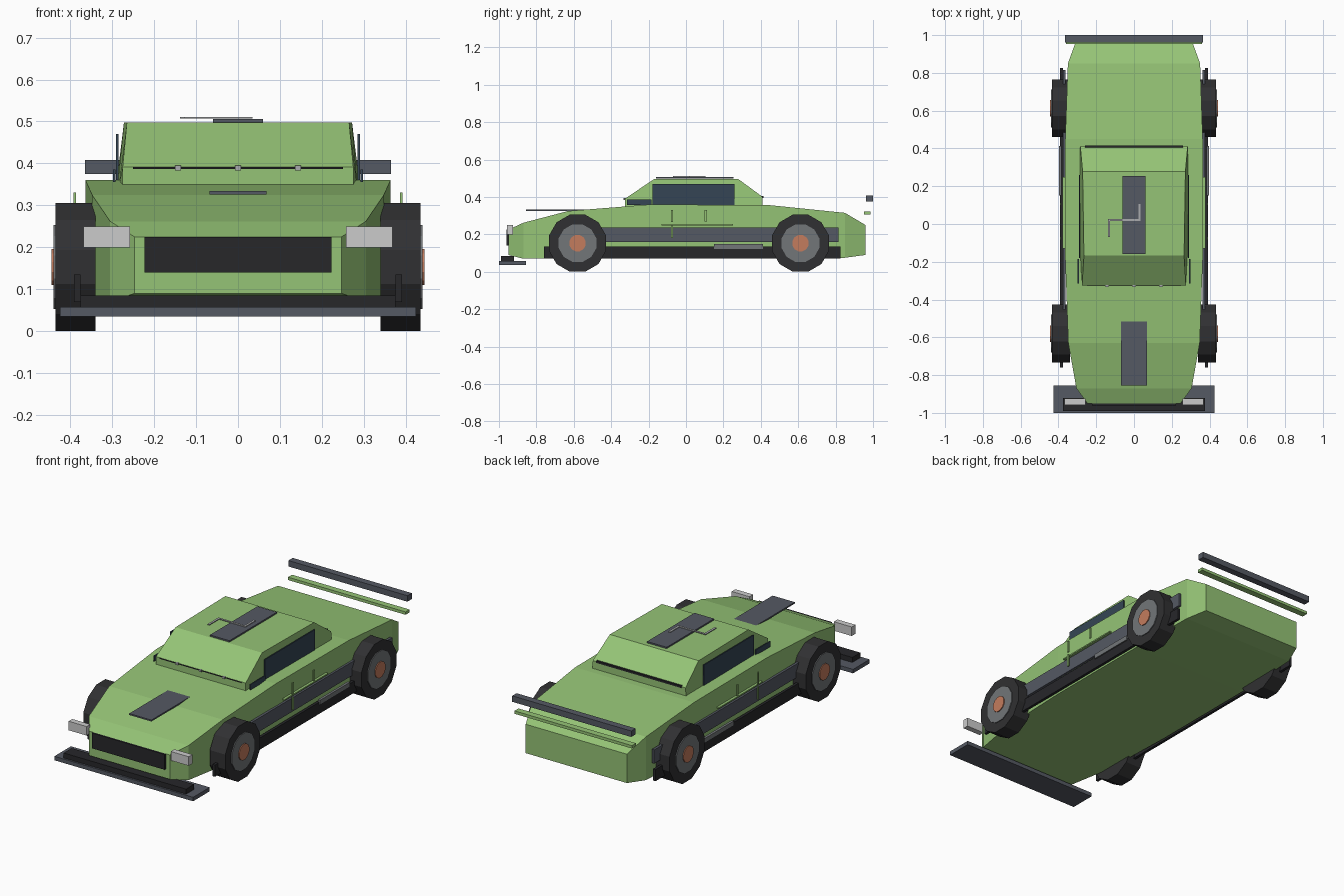
import bpy, bmesh
from math import pi
from mathutils import Matrix

if "Cube" in bpy.data.objects:
    bpy.data.objects.remove(bpy.data.objects["Cube"])


def material(name, r, g, b):
    m = bpy.data.materials.new(name)
    m.diffuse_color = (r, g, b, 1)
    m.use_nodes = True
    m.node_tree.nodes["Principled BSDF"].inputs["Base Color"].default_value = m.diffuse_color
    return m


GREEN = material("green_paint", 0.30, 0.55, 0.18)
SLATE = material("slate_trim", 0.09, 0.10, 0.125)
BLACK = material("black_trim", 0.02, 0.02, 0.023)
TYRE = material("tyre_rubber", 0.03, 0.03, 0.032)
GLASS = material("dark_glass", 0.035, 0.06, 0.09)
STEEL = material("steel", 0.17, 0.18, 0.19)
COPPER = material("copper", 0.55, 0.20, 0.11)
LAMP = material("lamp_white", 0.75, 0.76, 0.78)
SILVER = material("silver", 0.40, 0.41, 0.42)


def finish(name, bm, mat):
    bmesh.ops.recalc_face_normals(bm, faces=bm.faces)
    me = bpy.data.meshes.new(name)
    bm.to_mesh(me)
    bm.free()
    me.materials.append(mat)
    ob = bpy.data.objects.new(name, me)
    bpy.context.collection.objects.link(ob)
    return ob


def box(name, x, y, z, mat, mirror=False):
    """Box from (min, max) ranges; optionally mirrored across x = 0."""
    bm = bmesh.new()
    bmesh.ops.create_cube(bm, size=1)
    for v in bm.verts:
        for i, (lo, hi) in enumerate((x, y, z)):
            v.co[i] = hi if v.co[i] > 0 else lo
    ob = finish(name, bm, mat)
    if mirror:
        ob.modifiers.new("mirror", 'MIRROR')
    return ob


def loft(name, sections, mat):
    """Skin four-sided sections (y, bottom half width, top half width, z0, z1)."""
    bm = bmesh.new()
    rings = [[bm.verts.new(p) for p in
              ((-wb, y, z0), (wb, y, z0), (wt, y, z1), (-wt, y, z1))]
             for y, wb, wt, z0, z1 in sections]
    for a, b in zip(rings, rings[1:]):
        for i in range(4):
            j = (i + 1) % 4
            bm.faces.new((a[i], a[j], b[j], b[i]))
    bm.faces.new(rings[0])
    bm.faces.new(rings[-1])
    return finish(name, bm, mat)


def disc(name, x0, x1, y, z, r, sides, mat):
    """Cylinder along x, flat side down, mirrored to the other side."""
    bm = bmesh.new()
    place = (Matrix.Translation(((x0 + x1) / 2, y, z)) @ Matrix.Rotation(pi / 2, 4, 'Y')
             @ Matrix.Rotation(pi / sides, 4, 'Z'))
    bmesh.ops.create_cone(bm, cap_ends=True, segments=sides, radius1=r, radius2=r,
                          depth=x1 - x0, matrix=place)
    finish(name, bm, mat).modifiers.new("mirror", 'MIRROR')


# Main shell and cabin
loft("body_shell", [(-0.95, 0.247, 0.247, 0.09, 0.225), (-0.87, 0.305, 0.305, 0.07, 0.262),
                    (-0.63, 0.348, 0.348, 0.07, 0.325), (-0.19, 0.364, 0.364, 0.07, 0.36),
                    (0.45, 0.364, 0.364, 0.07, 0.356), (0.85, 0.35, 0.35, 0.075, 0.315),
                    (0.96, 0.31, 0.31, 0.09, 0.25)], GREEN)
loft("cabin", [(-0.325, 0.275, 0.275, 0.34, 0.392), (-0.168, 0.285, 0.265, 0.34, 0.497),
               (0.278, 0.288, 0.272, 0.34, 0.497), (0.41, 0.288, 0.284, 0.34, 0.40)], GREEN)

# Side windows and rear window seal
box("side_window", (0.285, 0.291), (-0.18, 0.26), (0.355, 0.47), GLASS, True)
box("quarter_window", (0.292, 0.298), (-0.315, -0.185), (0.356, 0.386), GLASS, True)
box("rear_window_seal", (-0.26, 0.26), (0.404, 0.415), (0.395, 0.406), BLACK)

# Wiper rail with clips
box("wiper_rail", (-0.25, 0.25), (-0.329, -0.323), (0.387, 0.391), BLACK)
for i in (-1, 0, 1):
    box("wiper_clip", (i * 0.143 - 0.007, i * 0.143 + 0.007), (-0.333, -0.323),
        (0.383, 0.395), SILVER)

# Roof and bonnet panels
box("roof_panel", (-0.06, 0.06), (-0.16, 0.255), (0.498, 0.506), SLATE)
box("bonnet_panel", (-0.068, 0.068), (-0.855, -0.50), (0.326, 0.334), SLATE)
for x, y in (((-0.138, 0.035), (0.015, 0.026)), ((-0.138, -0.126), (-0.07, 0.015)),
             ((0.023, 0.035), (0.015, 0.105))):
    box("roof_bar", x, y, (0.507, 0.511), SILVER)

# Nose: splitter, grille, headlights
box("front_splitter", (-0.425, 0.425), (-1.0, -0.855), (0.035, 0.057), SLATE)
box("front_lip", (-0.375, 0.375), (-0.99, -0.92), (0.057, 0.085), BLACK)
box("grille", (-0.223, 0.223), (-0.96, -0.945), (0.14, 0.225), BLACK)
box("headlight", (0.258, 0.368), (-0.957, -0.925), (0.20, 0.25), LAMP, True)

# Rear wing
box("rear_wing", (-0.365, 0.365), (0.962, 1.0), (0.375, 0.408), SLATE)
box("rear_light_bar", (-0.36, 0.36), (0.952, 0.987), (0.305, 0.321), GREEN)

# Side trim
box("side_skirt", (0.376, 0.391), (-0.76, 0.825), (0.07, 0.135), BLACK, True)
box("side_panel", (0.362, 0.376), (-0.60, 0.815), (0.16, 0.236), SLATE, True)
box("exhaust", (0.384, 0.398), (0.15, 0.412), (0.122, 0.148), STEEL, True)
box("door_line", (0.362, 0.378), (-0.13, 0.25), (0.248, 0.255), GREEN, True)
for y, z0, z1 in ((-0.075, 0.265, 0.331), (-0.075, 0.18, 0.25), (0.106, 0.27, 0.331)):
    box("door_strut", (0.386, 0.392), (y - 0.006, y + 0.006), (z0, z1), GREEN, True)

# Wheels
for y in (-0.58, 0.612):
    disc("tyre", 0.34, 0.435, y, 0.153, 0.158, 12, TYRE)
    disc("wheel_rim", 0.42, 0.440, y, 0.153, 0.104, 12, STEEL)
    disc("wheel_hub", 0.43, 0.445, y, 0.153, 0.045, 12, COPPER)
